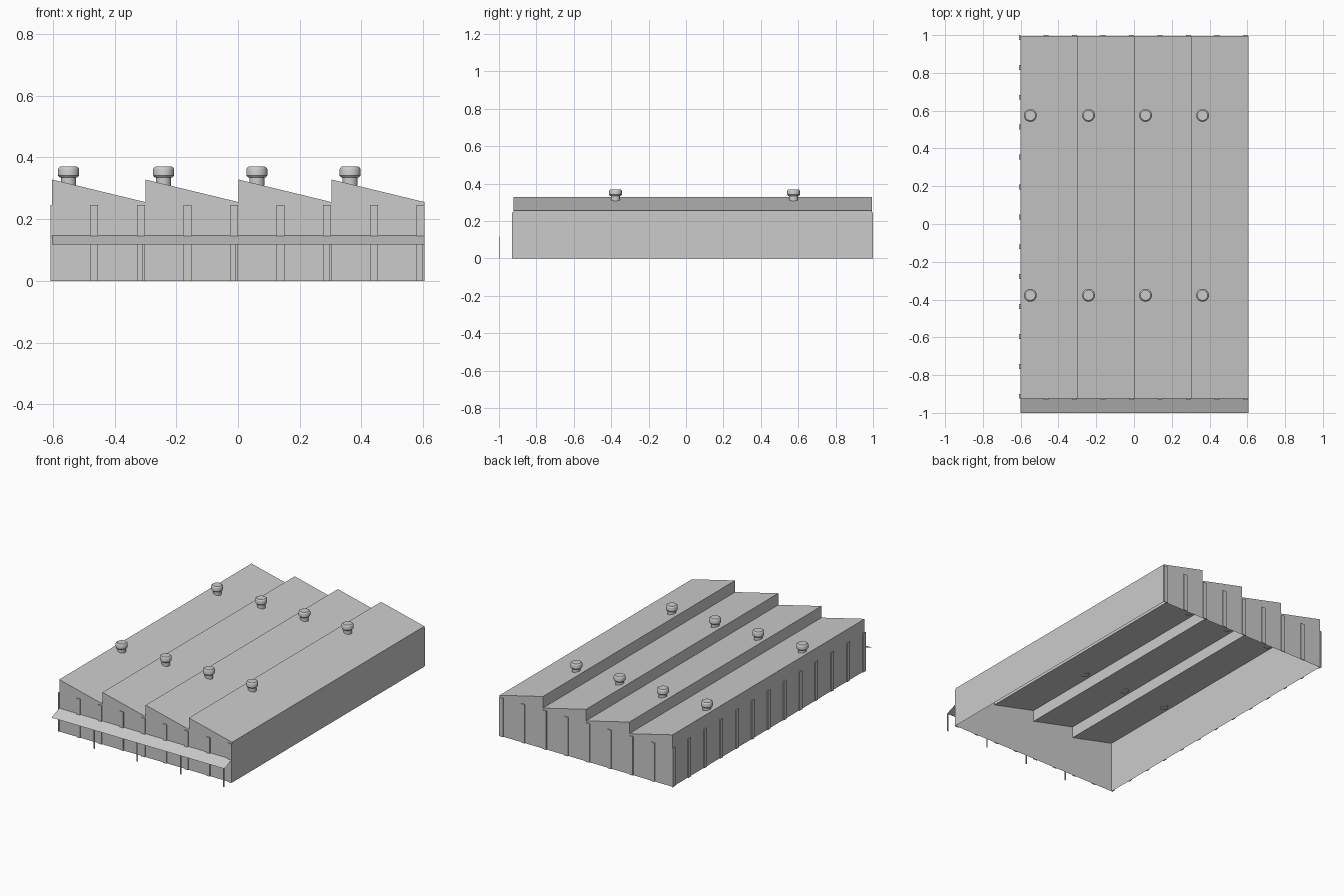
import bpy, bmesh, math

if "Cube" in bpy.data.objects:
    bpy.data.objects.remove(bpy.data.objects["Cube"])

X0, X1 = -0.602, 0.605      # side walls
Y0, Y1 = -0.923, 0.994      # front and back walls
LOW, HIGH = 0.255, 0.328    # valley and ridge heights
BAYS = 4
PITCH = (X1 - X0) / BAYS


def make_object(name, bm, smooth=False):
    mesh = bpy.data.meshes.new(name)
    bm.to_mesh(mesh)
    bm.free()
    obj = bpy.data.objects.new(name, mesh)
    bpy.context.collection.objects.link(obj)
    if smooth:
        bpy.ops.object.select_all(action='DESELECT')
        obj.select_set(True)
        bpy.context.view_layer.objects.active = obj
        bpy.ops.object.shade_smooth_by_angle(angle=math.radians(35))
    return obj


def add_box(bm, x0, x1, y0, y1, z0, z1):
    v = bmesh.ops.create_cube(bm, size=1)['verts']
    bmesh.ops.scale(bm, vec=(x1 - x0, y1 - y0, z1 - z0), verts=v)
    bmesh.ops.translate(bm, vec=((x0 + x1) / 2, (y0 + y1) / 2, (z0 + z1) / 2), verts=v)


# Open-bottomed hall with a sawtooth roof
profile = [(X0, 0)]
for i in range(BAYS):
    profile += [(X0 + i * PITCH, HIGH), (X0 + (i + 1) * PITCH, LOW)]
profile.append((X1, 0))
bm = bmesh.new()
front = [bm.verts.new((x, Y0, z)) for x, z in profile]
back = [bm.verts.new((x, Y1, z)) for x, z in profile]
bm.faces.new(front)
bm.faces.new(back)
for i in range(len(profile) - 1):
    bm.faces.new((front[i], front[i + 1], back[i + 1], back[i]))
bmesh.ops.recalc_face_normals(bm, faces=bm.faces)
# An open shell: make sure the roof faces point up
if sum(f.normal.z * f.calc_area() for f in bm.faces) < 0:
    bmesh.ops.reverse_faces(bm, faces=bm.faces)
make_object("sawtooth_hall", bm)

# Shallow wall pilasters on front, back and left side
W, H, D = 0.013, 0.245, 0.006
for name, ya, yb in (("front_pilasters", Y0 - D, Y0), ("back_pilasters", Y1, Y1 + D)):
    bm = bmesh.new()
    for i in range(8):
        x = -0.466 + i * 0.151
        add_box(bm, x - W, x + W, ya, yb, 0, H)
    make_object(name, bm)
bm = bmesh.new()
for i in range(13):
    y = -0.912 + i * 0.1583
    add_box(bm, X0 - D, X0, y - W, min(y + W, 1), 0, H)
make_object("left_pilasters", bm)

# Thin sloping canopy along the front
bm = bmesh.new()
bm.faces.new([bm.verts.new(c) for c in ((X0, -1, 0.117), (X1, -1, 0.117),
                                        (X1, Y0, 0.147), (X0, Y0, 0.147))])
make_object("canopy", bm)

# Slender canopy posts
bm = bmesh.new()
for i in range(BAYS):
    x = X0 + (i + 1) * PITCH
    add_box(bm, x - 0.009, x - 0.001, -1, -0.996, 0, 0.118)
make_object("canopy_posts", bm)

# Roof vents: round stem with a rounded cap, lathed from one outline
outline = [(0, 0.308), (0.0245, 0.308), (0.0245, 0.335), (0.029, 0.335), (0.034, 0.341),
           (0.034, 0.361), (0.032, 0.366), (0.027, 0.3695), (0, 0.3695)]
for y in (-0.377, 0.575):
    for x in (-0.549, -0.241, 0.061, 0.363):
        bm = bmesh.new()
        vs = [bm.verts.new((r, 0, z)) for r, z in outline]
        es = [bm.edges.new(p) for p in zip(vs, vs[1:])]
        bmesh.ops.spin(bm, geom=vs + es, cent=(0, 0, 0), axis=(0, 0, 1),
                       angle=math.tau, steps=24)
        bmesh.ops.remove_doubles(bm, verts=bm.verts, dist=1e-5)
        bmesh.ops.recalc_face_normals(bm, faces=bm.faces)
        vent = make_object("roof_vent", bm, smooth=True)
        vent.location = (x, y, 0)
